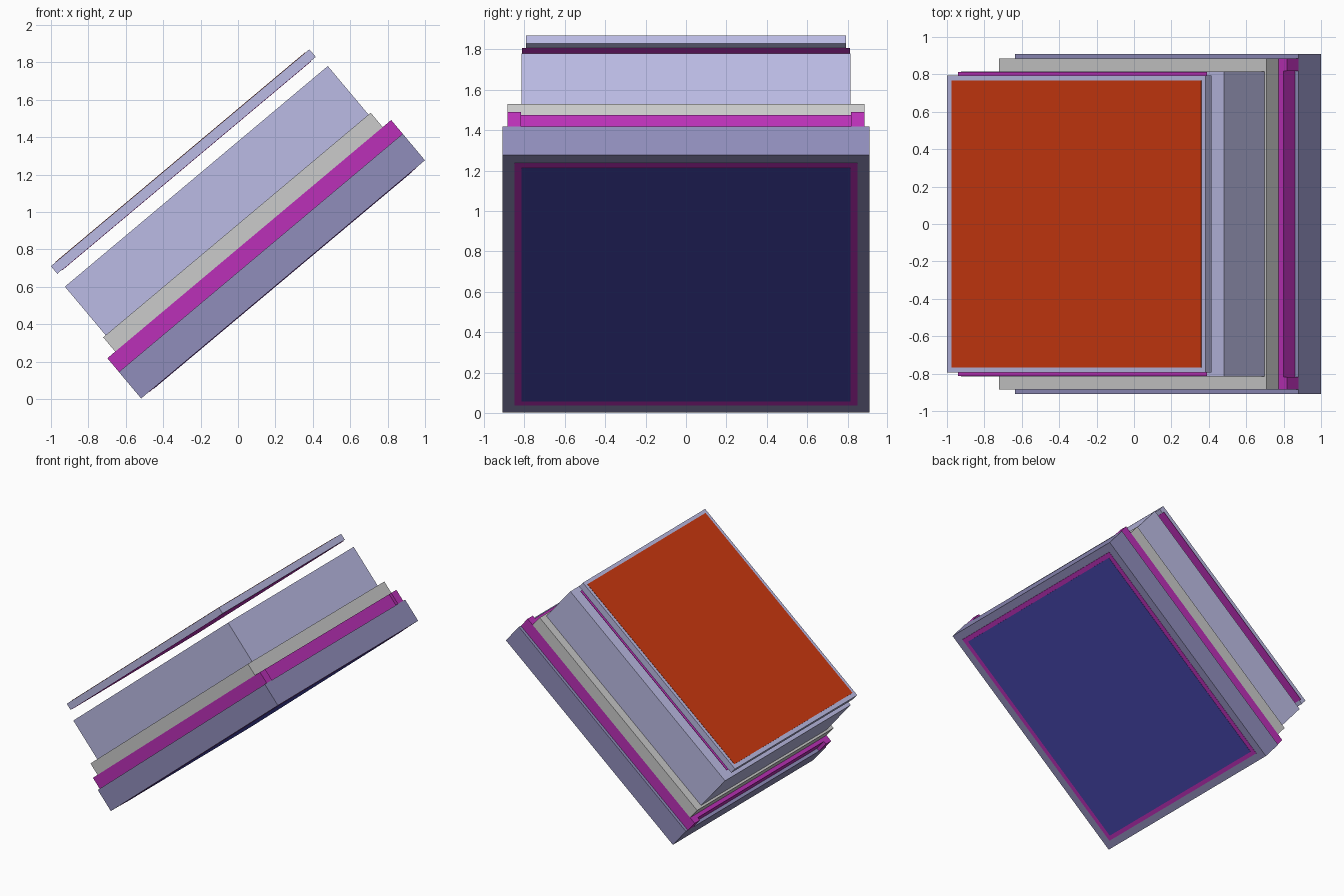
import bpy, math
from mathutils import Matrix

if "Cube" in bpy.data.objects:
    bpy.data.objects.remove(bpy.data.objects["Cube"])

# The whole stack is tilted 40 degrees: u runs up the slope, n is normal to it
TILT = Matrix.Rotation(math.radians(-40), 4, 'Y')


def mat(name, rgb):
    m = bpy.data.materials.new(name)
    m.diffuse_color = (*rgb, 1)
    m.use_nodes = True
    m.node_tree.nodes["Principled BSDF"].inputs["Base Color"].default_value = m.diffuse_color
    return m


LAVENDER = mat("lavender", (0.50, 0.50, 0.78))
SLATE = mat("slate", (0.28, 0.27, 0.50))
MAGENTA = mat("magenta", (0.50, 0.03, 0.48))
ORANGE = mat("orange", (0.60, 0.04, 0.005))
BLUE = mat("blue", (0.06, 0.06, 0.40))


def slab(name, u, y, n, material=None):
    """Box given by its (min, max) along slope, width and normal."""
    bpy.ops.mesh.primitive_cube_add(size=1)
    ob = bpy.context.object
    ob.name = name
    centre = [(a + b) / 2 for a, b in (u, y, n)]
    size = [b - a for a, b in (u, y, n)]
    ob.data.transform(TILT @ Matrix.Translation(centre) @ Matrix.Diagonal((*size, 1)))
    if material:
        ob.data.materials.append(material)
    return ob


def frame(name, u, half, n, wall, inset, material):
    """Two side rails with end rails set between them."""
    inner = half - wall
    slab(name + "_front_rail", u, (-half, -inner), n, material)
    slab(name + "_back_rail", u, (inner, half), n, material)
    lo, hi = u[0] + inset, u[1] - inset
    slab(name + "_low_rail", (lo, lo + wall), (-inner, inner), n, material)
    slab(name + "_high_rail", (hi - wall, hi), (-inner, inner), n, material)


# Base tray frame with its bottom sheets
frame("base_frame", (-0.395, 1.586), 0.91, (0.335, 0.52), 0.06, 0, SLATE)
slab("base_backing", (-0.34, 1.525), (-0.85, 0.85), (0.333, 0.345), MAGENTA)
slab("base_panel", (-0.308, 1.49), (-0.815, 0.815), (0.331, 0.340), BLUE)

# Spacer frame with slightly recessed end rails
frame("spacer_frame", (-0.395, 1.586), 0.885, (0.52, 0.616), 0.067, 0.025, MAGENTA)

# Grey plate and the thick body above it
slab("middle_plate", (-0.34, 1.527), (-0.885, 0.885), (0.616, 0.716))
slab("body_block", (-0.323, 1.512), (-0.815, 0.815), (0.716, 1.055), LAVENDER)

# Floating lid with a sheet below and a panel on top
slab("lid_sheet", (-0.277, 1.46), (-0.813, 0.813), (1.131, 1.134), MAGENTA)
slab("lid", (-0.31, 1.494), (-0.793, 0.793), (1.134, 1.187), LAVENDER)
slab("lid_panel", (-0.277, 1.466), (-0.766, 0.766), (1.18, 1.189), ORANGE)
